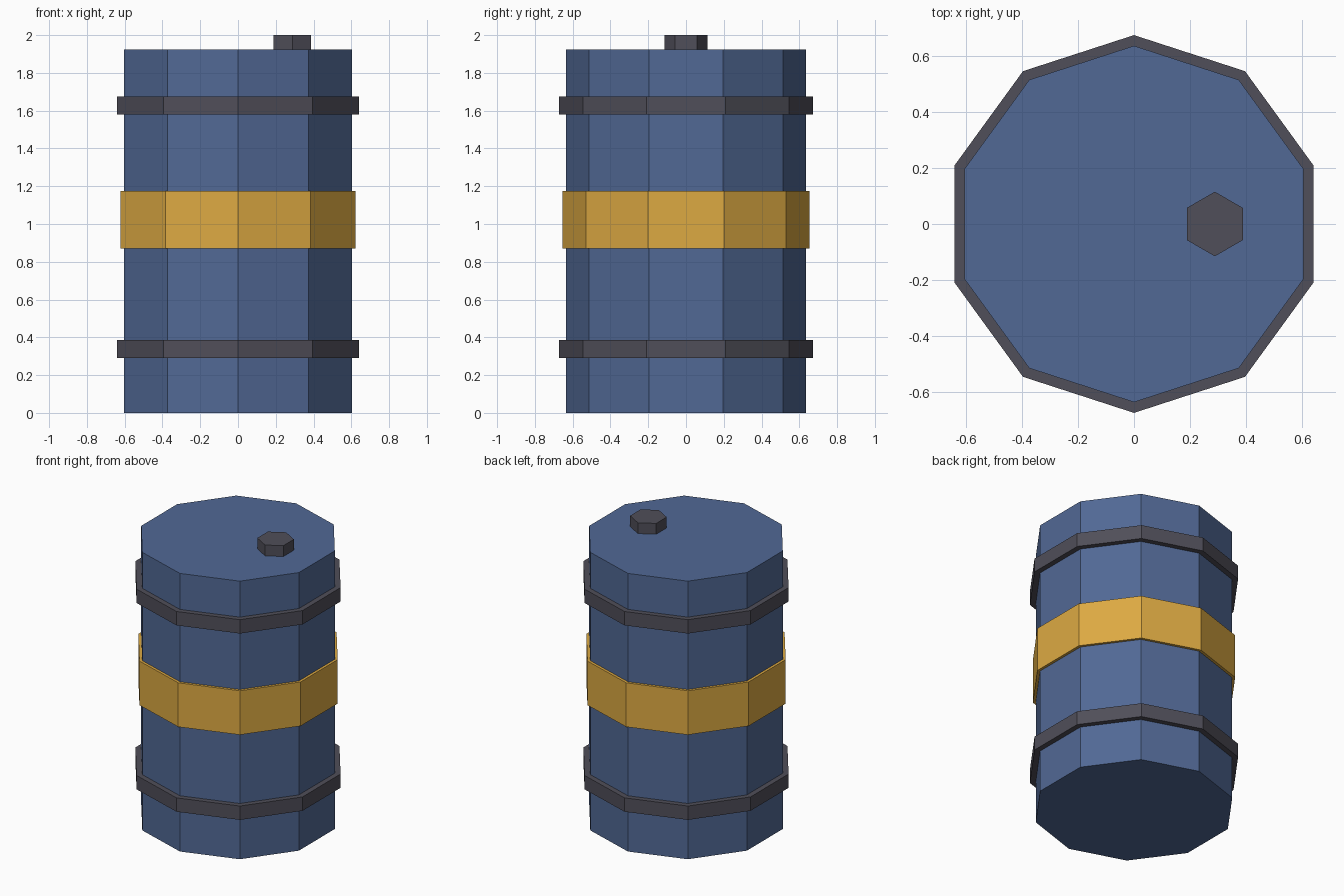
import bpy, bmesh
from math import sin, cos, tau

if "Cube" in bpy.data.objects:
    bpy.data.objects.remove(bpy.data.objects["Cube"])


def material(name, rgb):
    m = bpy.data.materials.new(name)
    m.diffuse_color = (*rgb, 1)
    m.use_nodes = True
    m.node_tree.nodes["Principled BSDF"].inputs["Base Color"].default_value = m.diffuse_color
    return m


def prism(name, sides, radius, z0, z1, mat, x=0.0):
    """Flat-sided upright prism with a corner pointing to +y."""
    bm = bmesh.new()
    ring = [bm.verts.new((x + radius * sin(tau * i / sides),
                          radius * cos(tau * i / sides), z0))
            for i in range(sides)]
    base = bm.faces.new(ring)
    top = bmesh.ops.extrude_face_region(bm, geom=[base], use_keep_orig=True)["geom"]
    for v in top:
        if isinstance(v, bmesh.types.BMVert):
            v.co.z = z1
    bmesh.ops.recalc_face_normals(bm, faces=bm.faces)
    mesh = bpy.data.meshes.new(name)
    bm.to_mesh(mesh)
    bm.free()
    mesh.materials.append(mat)
    obj = bpy.data.objects.new(name, mesh)
    bpy.context.collection.objects.link(obj)
    return obj


blue = material("blue_paint", (0.083, 0.14, 0.30))
yellow = material("yellow_paint", (0.72, 0.40, 0.055))
dark = material("dark_metal", (0.08, 0.077, 0.10))

# Barrel body
prism("barrel_body", 10, 0.635, 0.0, 1.925, blue)

# Raised hoops
for name, z in (("lower_hoop", 0.29), ("upper_hoop", 1.58)):
    prism(name, 10, 0.673, z, z + 0.096, dark)

# Painted middle band
prism("middle_band", 10, 0.654, 0.87, 1.175, yellow)

# Off-centre filler cap on the lid
prism("filler_cap", 6, 0.115, 1.92, 2.0, dark, x=0.288)
